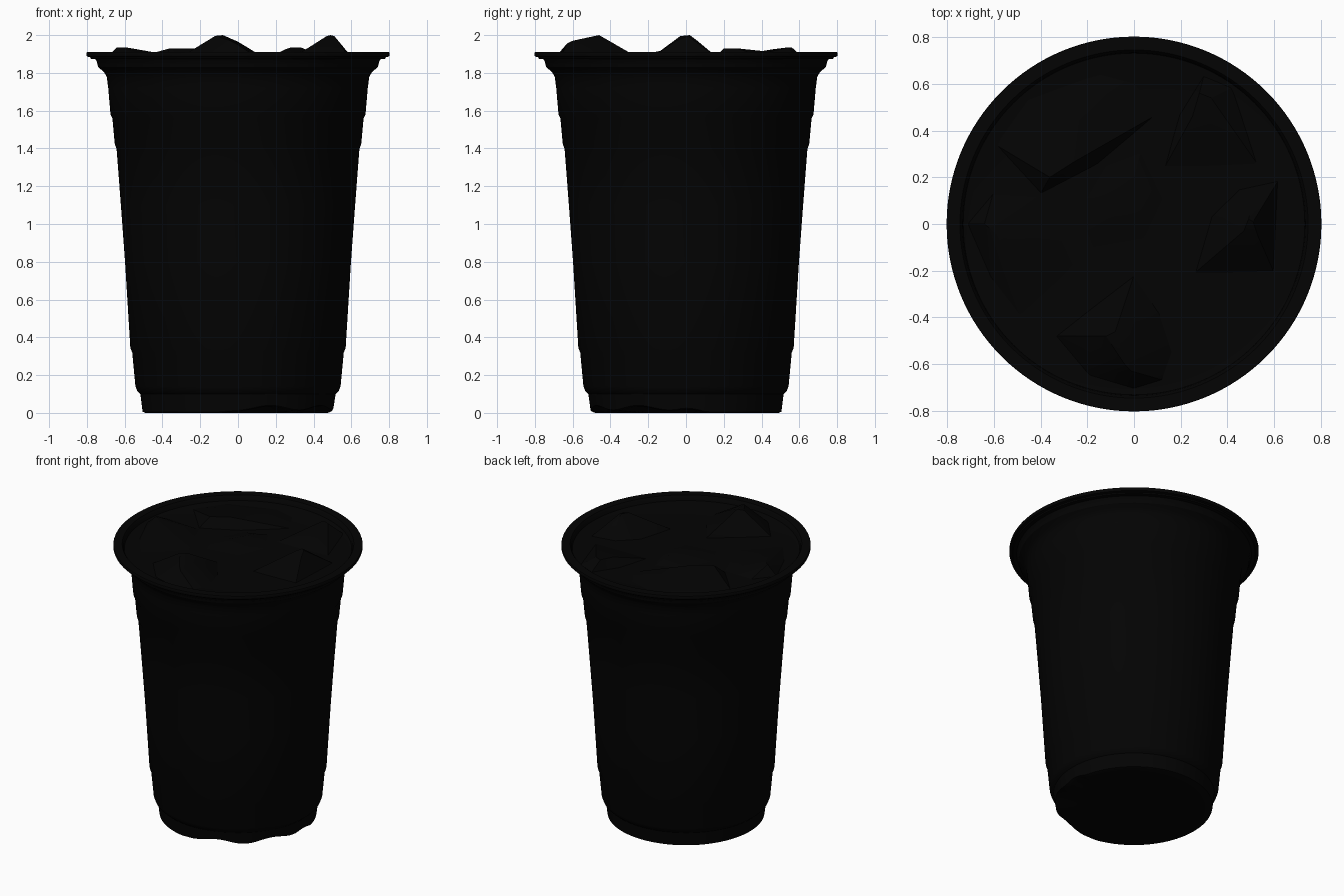
import bpy, bmesh
from math import sin, cos, pi, atan2, hypot, radians

if "Cube" in bpy.data.objects:
    bpy.data.objects.remove(bpy.data.objects["Cube"], do_unlink=True)

black = bpy.data.materials.new("near_black")
black.use_nodes = True
colour = (0.001, 0.001, 0.001, 1)
black.diffuse_color = colour
black.node_tree.nodes["Principled BSDF"].inputs["Base Color"].default_value = colour


def finish(bm, name, angle):
    bmesh.ops.recalc_face_normals(bm, faces=bm.faces)
    mesh = bpy.data.meshes.new(name)
    bm.to_mesh(mesh)
    bm.free()
    mesh.materials.append(black)
    obj = bpy.data.objects.new(name, mesh)
    bpy.context.collection.objects.link(obj)
    bpy.ops.object.select_all(action='DESELECT')
    obj.select_set(True)
    bpy.context.view_layer.objects.active = obj
    bpy.ops.object.shade_smooth_by_angle(angle=radians(angle))


def lathe(profile, steps=128):
    """Spin a (radius, height) profile round z, closing both ends."""
    bm = bmesh.new()
    rings = []
    for r, z in profile:
        rings.append([bm.verts.new((r * cos(2 * pi * i / steps),
                                    r * sin(2 * pi * i / steps), z))
                      for i in range(steps)])
    for a, b in zip(rings, rings[1:]):
        for i in range(steps):
            j = (i + 1) % steps
            bm.faces.new((a[i], a[j], b[j], b[i]))
    bm.faces.new(rings[0][::-1])
    bm.faces.new(rings[-1])
    return bm


# Cup wall with foot step, stacking bands and a flared neck
cup_profile = [
    (0.30, 0), (0.38, 0), (0.44, 0), (0.49, 0), (0.505, 0.006), (0.517, 0.10),
    (0.533, 0.115), (0.543, 0.14), (0.56, 0.32), (0.57, 0.345), (0.598, 0.8),
    (0.62, 1.1), (0.643, 1.4), (0.652, 1.42), (0.665, 1.56), (0.675, 1.58),
    (0.687, 1.72), (0.695, 1.78), (0.71, 1.805), (0.74, 1.83), (0.746, 1.85)]
cup = lathe(cup_profile)

# Slightly dented foot on the front left quarter
for v in cup.verts:
    if v.co.z < 0.05:
        a = atan2(v.co.y, v.co.x)
        t = (a + radians(100)) / radians(112)
        if 0 < t < 1:
            mask = min(1, t * 8, (1 - t) * 8)
            fade = min(1, max(0, (hypot(v.co.x, v.co.y) - 0.3) / 0.14))
            v.co.z += mask * fade * (0.022 + 0.012 * sin(9 * a))
finish(cup, "cup", 30)

# Flat rim with a thin lower step, dropping inside to the drink
finish(lathe([(0.742, 1.845), (0.748, 1.86), (0.755, 1.873), (0.78, 1.875),
              (0.783, 1.883), (0.80, 1.887), (0.802, 1.893), (0.802, 1.904),
              (0.80, 1.91), (0.745, 1.91), (0.735, 1.895), (0.728, 1.855)]), "rim", 30)

# Drink surface inside the rim
finish(lathe([(0.732, 1.85), (0.731, 1.876), (0.70, 1.87),
              (0.40, 1.865), (0.1, 1.865)]), "drink_surface", 30)


def ice(name, outline, peaks):
    """Faceted lump: hull of a waterline outline and a few raised points."""
    bm = bmesh.new()
    for x, y in outline:
        bm.verts.new((x, y, 1.862))
        bm.verts.new((x * 0.97, y * 0.97, 1.85))
    for p in peaks:
        bm.verts.new(p)
    out = bmesh.ops.convex_hull(bm, input=bm.verts)
    inner = set(out["geom_interior"] + out["geom_unused"])
    bmesh.ops.delete(bm, geom=[g for g in inner if isinstance(g, bmesh.types.BMVert)],
                     context='VERTS')
    finish(bm, name, 28)


ice("ice_front",
    [(-0.34, -0.48), (-0.2, -0.65), (0, -0.71), (0.13, -0.67), (0.17, -0.55),
     (0.11, -0.38), (0, -0.22)],
    [(-0.12, -0.48, 1.996), (-0.08, -0.46, 2.0), (-0.04, -0.6, 1.97),
     (-0.01, -0.63, 1.955), (-0.18, -0.5, 1.955), (0, -0.48, 1.965)])
ice("ice_left",
    [(0.26, -0.21), (0.6, -0.21), (0.62, 0.19), (0.45, 0.15), (0.33, 0.03)],
    [(0.47, -0.03, 1.995), (0.49, 0.02, 2.0), (0.51, 0.01, 1.995), (0.53, -0.05, 1.97),
     (0.5, 0.06, 1.97)])
ice("ice_back_left",
    [(0.13, 0.24), (0.19, 0.46), (0.3, 0.64), (0.43, 0.59), (0.54, 0.24)],
    [(0.28, 0.56, 1.935), (0.33, 0.54, 1.935), (0.25, 0.46, 1.925), (0.33, 0.4, 1.915)])
ice("ice_right",
    [(-0.72, 0), (-0.61, -0.25), (-0.48, -0.42), (-0.25, -0.18), (-0.38, 0.12),
     (-0.6, 0.14)],
    [(-0.64, 0, 1.935), (-0.58, -0.05, 1.933), (-0.45, -0.12, 1.91)])
ice("ice_back_right",
    [(-0.61, 0.35), (-0.4, 0.13), (-0.15, 0.26), (-0.09, 0.41), (0.1, 0.47),
     (0.02, 0.62), (-0.15, 0.67), (-0.46, 0.56)],
    [(-0.36, 0.2, 1.93), (-0.25, 0.27, 1.93), (-0.1, 0.46, 1.91), (-0.42, 0.42, 1.9)])
ice("ice_middle",
    [(-0.25, 0.05), (-0.18, -0.11), (0.05, -0.07), (0.13, 0.1), (0.03, 0.31), (-0.13, 0.25)],
    [(-0.1, 0.05, 1.9), (0, 0.2, 1.905)])
